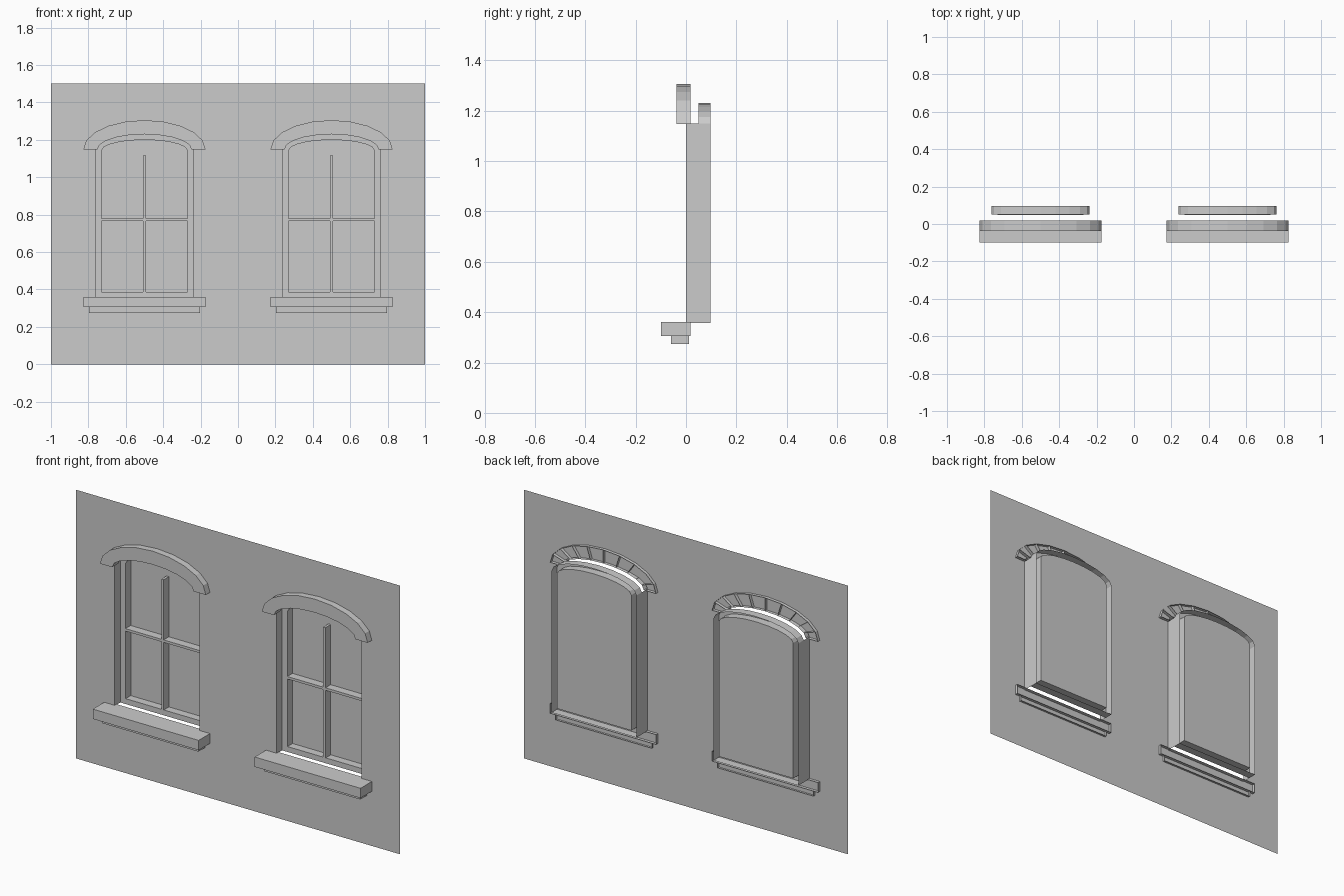
import bpy, bmesh, math

if "Cube" in bpy.data.objects:
    bpy.data.objects.remove(bpy.data.objects["Cube"])

SEG = 10      # segments in every arch
BACK = 0.097  # rear of the window frames


def finish(name, bm, recalc=True):
    bmesh.ops.remove_doubles(bm, verts=bm.verts, dist=1e-5) if recalc else None
    if recalc:
        bmesh.ops.recalc_face_normals(bm, faces=bm.faces)
        main = max(bm.faces, key=lambda f: f.calc_area() * abs(f.normal.y))
        if main.normal.y > 0:
            bmesh.ops.reverse_faces(bm, faces=bm.faces)
    me = bpy.data.meshes.new(name)
    bm.to_mesh(me)
    bm.free()
    ob = bpy.data.objects.new(name, me)
    bpy.context.collection.objects.link(ob)
    return ob


def face(bm, pts):
    return bm.faces.new([bm.verts.new(p) for p in pts])


def arc(cx, half, spring, rise):
    return [(cx - half * math.cos(math.pi * i / SEG),
             spring + rise * math.sin(math.pi * i / SEG)) for i in range(SEG + 1)]


def outline(cx, half, spring, rise, bottom):
    return arc(cx, half, spring, rise) + [(cx + half, bottom), (cx - half, bottom)]


def strip(bm, loop, y0, y1):
    for (ax, az), (bx, bz) in zip(loop, loop[1:] + loop[:1]):
        face(bm, [(ax, y0, az), (bx, y0, bz), (bx, y1, bz), (ax, y1, az)])


def box(name, x0, x1, y0, y1, z0, z1, open_back=False):
    bm = bmesh.new()
    loop = [(x0, z0), (x1, z0), (x1, z1), (x0, z1)]
    strip(bm, loop, y0, y1)
    face(bm, [(x, y0, z) for x, z in loop])
    if not open_back:
        face(bm, [(x, y1, z) for x, z in reversed(loop)])
    bmesh.ops.remove_doubles(bm, verts=bm.verts, dist=1e-5)
    bmesh.ops.recalc_face_normals(bm, faces=bm.faces)
    front = min(bm.faces, key=lambda f: f.calc_center_median().y)
    if front.normal.y > 0:
        bmesh.ops.reverse_faces(bm, faces=bm.faces)
    return finish(name, bm, recalc=False)


def opening(cx):
    return outline(cx, 0.262, 1.15, 0.08, 0.357)


# wall sheet with two arched openings
bm = bmesh.new()
for loop in ([(-1, 0), (1, 0), (1, 1.5), (-1, 1.5)], opening(-0.5), opening(0.5)):
    vs = [bm.verts.new((x, 0, z)) for x, z in loop]
    for a, b in zip(vs, vs[1:] + vs[:1]):
        bm.edges.new((a, b))
bmesh.ops.triangle_fill(bm, use_beauty=True, use_dissolve=False,
                        edges=bm.edges[:], normal=(0, -1, 0))
finish("wall", bm)

for cx, side in ((-0.5, "left"), (0.5, "right")):
    # side reveals between the wall and the frame
    bm = bmesh.new()
    for s in (-1, 1):
        x = cx + s * 0.262
        f = face(bm, [(x, 0, 0.357), (x, 0.05, 0.357), (x, 0.05, 1.15), (x, 0, 1.15)])
        f.normal_update()
        if f.normal.x * s > 0:
            f.normal_flip()
    finish(side + "_reveals", bm, recalc=False)

    # frame: outer rim, front ring, inner rim and glass, open at the back
    outer = opening(cx)
    inner = outline(cx, 0.229, 1.143, 0.057, 0.387)
    bm = bmesh.new()
    strip(bm, outer, 0.05, BACK)
    strip(bm, inner, 0.05, BACK - 0.002)
    n = len(outer)
    for i in range(n):
        j = (i + 1) % n
        face(bm, [(x, 0.05, z) for x, z in (outer[i], outer[j], inner[j], inner[i])])
    face(bm, [(x, BACK - 0.002, z) for x, z in inner])
    finish(side + "_window_frame", bm)

    # glazing bars
    box(side + "_upright_bar", cx - 0.007, cx + 0.007, 0.048, 0.094, 0.387, 1.115)
    box(side + "_cross_bar", cx - 0.229, cx + 0.229, 0.048, 0.094, 0.765, 0.779)

    # sill and the moulding under it
    box(side + "_sill", cx - 0.327, cx + 0.327, -0.1, 0.017, 0.305, 0.36, True)
    box(side + "_sill_moulding", cx - 0.297, cx + 0.297, -0.06, 0.012, 0.274, 0.305, True)

    # arch stones
    top = arc(cx, 0.327, 1.148, 0.157)
    low = arc(cx, 0.252, 1.148, 0.082)
    for i in range(SEG):
        bm = bmesh.new()
        loop = [low[i], low[i + 1], top[i + 1], top[i]]
        strip(bm, loop, -0.037, 0.018)
        face(bm, [(x, -0.037, z) for x, z in loop])
        finish(f"{side}_arch_stone_{i + 1}", bm)
